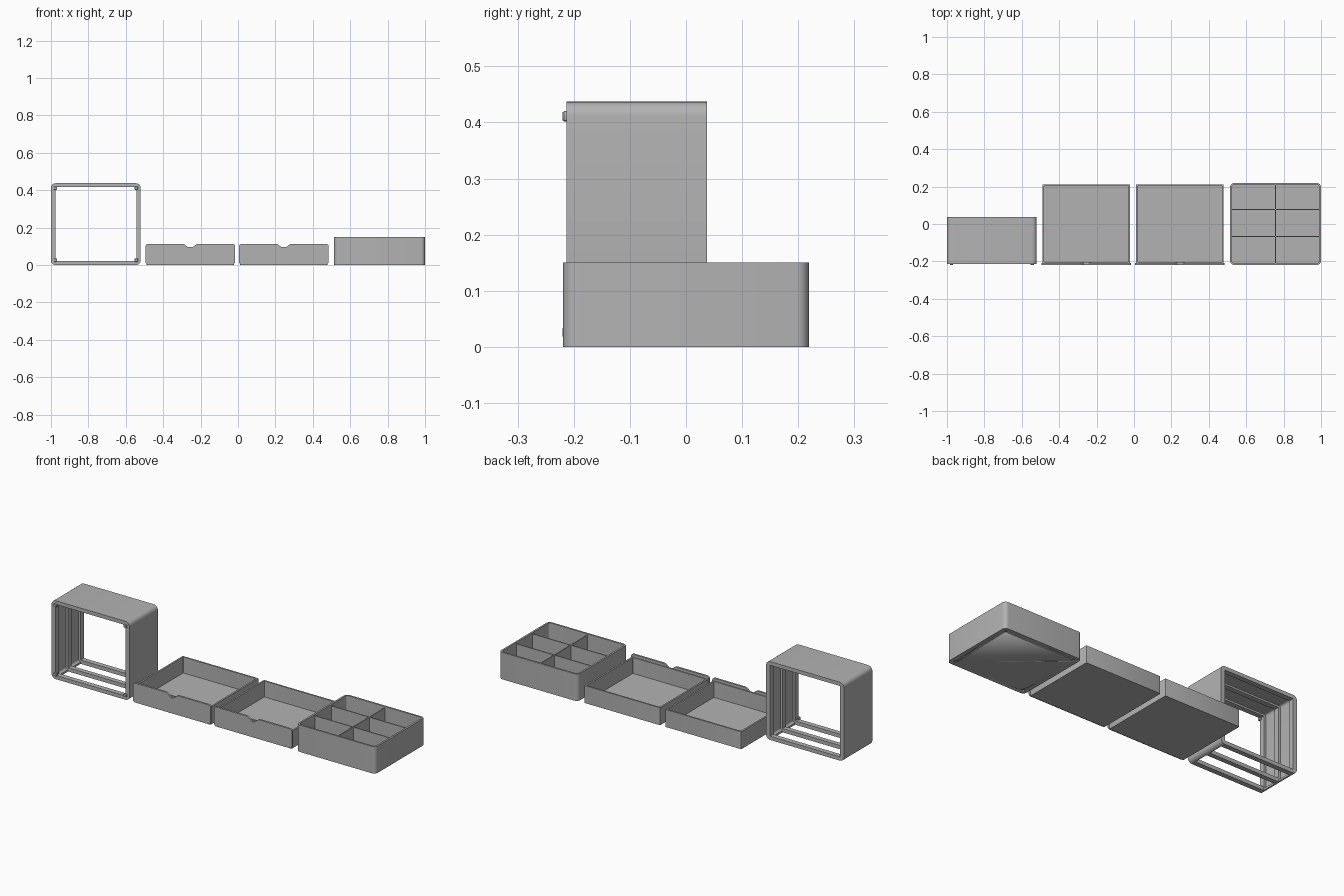
import bpy, bmesh, math

if "Cube" in bpy.data.objects:
    bpy.data.objects.remove(bpy.data.objects["Cube"])

grey = bpy.data.materials.new("warm_grey_plastic")
grey.diffuse_color = (0.45, 0.45, 0.45, 1)
grey.use_nodes = True
grey.node_tree.nodes["Principled BSDF"].inputs["Base Color"].default_value = grey.diffuse_color


def rounded(u0, u1, v0, v1, r, n=6):
    """Counter-clockwise rounded rectangle."""
    pts = []
    for cu, cv, a in ((u1 - r, v1 - r, 0), (u0 + r, v1 - r, 90),
                      (u0 + r, v0 + r, 180), (u1 - r, v0 + r, 270)):
        for i in range(n + 1):
            t = math.radians(a + 90 * i / n)
            pts.append((cu + r * math.cos(t), cv + r * math.sin(t)))
    return pts


def loft(name, stages, axis="z", closed=False, smooth=True):
    """Join outlines placed along an axis; cap the ends or close into a ring."""
    bm = bmesh.new()
    loops = []
    for outline, d in stages:
        loops.append([bm.verts.new((u, v, d) if axis == "z" else (u, d, v))
                      for u, v in outline])
    pairs = list(zip(loops, loops[1:]))
    if closed:
        pairs.append((loops[-1], loops[0]))
    for a, b in pairs:
        for i in range(len(a)):
            j = (i + 1) % len(a)
            bm.faces.new((a[i], a[j], b[j], b[i]))
    if not closed:
        bm.faces.new(loops[0])
        bm.faces.new(loops[-1])
    bmesh.ops.recalc_face_normals(bm, faces=bm.faces)
    me = bpy.data.meshes.new(name)
    bm.to_mesh(me)
    bm.free()
    me.materials.append(grey)
    ob = bpy.data.objects.new(name, me)
    bpy.context.collection.objects.link(ob)
    if smooth:
        bpy.ops.object.select_all(action="DESELECT")
        ob.select_set(True)
        bpy.context.view_layer.objects.active = ob
        bpy.ops.object.shade_smooth_by_angle(angle=math.radians(30))
    return ob


def box(name, x0, x1, y0, y1, z0, z1):
    rect = [(x0, y0), (x1, y0), (x1, y1), (x0, y1)]
    return loft(name, [(rect, z0), (rect, z1)], smooth=False)


def cut(target, cutter):
    cutter.hide_render = True
    cutter.hide_viewport = True
    m = target.modifiers.new("cut", "BOOLEAN")
    m.operation = "DIFFERENCE"
    m.solver = "EXACT"
    m.object = cutter


# Cabinet frame: thin shell with three inner ribs and pockets between them
X0, X1, Y0, Y1, H = -1.0, -0.52, -0.213, 0.037, 0.437
outer = rounded(X0, X1, 0, H, 0.025)
inner = rounded(X0 + 0.024, X1 - 0.024, 0.021, H - 0.021, 0.003)
pocket = rounded(X0 + 0.011, X1 - 0.011, 0.011, H - 0.011, 0.012)
rib = 0.029
mid = (Y0 + Y1) / 2
pockets = [(Y0 + rib, mid - rib / 2), (mid + rib / 2, Y1 - rib)]
stages = [(outer, Y1), (outer, Y0), (inner, Y0)]
for a, b in pockets:
    stages += [(inner, a), (pocket, a), (pocket, b), (inner, b)]
stages.append((inner, Y1))
frame = loft("cabinet_frame", stages, "y", closed=True)

# Open slots through the frame floor
for i, (a, b) in enumerate(pockets):
    cut(frame, box(f"floor_slot_cutter_{i}", X0 + 0.024, X1 - 0.024,
                   a - 0.001, b + 0.001, -0.05, 0.05))

# Small locating pegs at the frame corners
for i, x in enumerate((X0 + 0.024, X1 - 0.024)):
    for j, z in enumerate((0.026, H - 0.026)):
        peg = rounded(x - 0.009, x + 0.009, z - 0.009, z + 0.009, 0.004, 3)
        tip = rounded(x - 0.007, x + 0.007, z - 0.007, z + 0.007, 0.003, 3)
        loft(f"corner_peg_{i}{j}", [(peg, Y0 + 0.01), (peg, -0.217), (tip, -0.22)], "y")


def drawer(name, cx):
    # Open tray
    hw, t = 0.234, 0.009
    out = rounded(cx - hw, cx + hw, -0.212, 0.212, 0.004, 3)
    inn = rounded(cx - hw + t, cx + hw - t, -0.212 + t, 0.212 - t, 0.003, 3)
    loft(name + "_tray", [(out, 0), (out, 0.097), (inn, 0.097), (inn, 0.008)])
    # Front panel with a curved finger notch in its top edge
    z0, z1 = 0.004, 0.112
    pts = rounded(cx - 0.24, cx + 0.24, z0, z1, 0.014)
    notch = []
    for i in range(13):
        s = 1 - i / 6
        notch.append((cx + 0.04 * s, z1 - 0.011 * (1 + math.cos(math.pi * s))))
    pts = pts[:7] + notch + pts[7:]
    loft(name + "_front_panel", [(pts, -0.219), (pts, -0.208)], "y")


drawer("left_drawer", -0.255)
drawer("right_drawer", 0.245)

# Compartment box with rounded corners
bx0, bx1, by0, by1, bh, w = 0.514, 1.0, -0.219, 0.219, 0.15, 0.01
out = rounded(bx0, bx1, by0, by1, 0.022)
inn = rounded(bx0 + w, bx1 - w, by0 + w, by1 - w, 0.012)
organizer = loft("compartment_box", [(out, 0), (out, bh), (inn, bh), (inn, 0.009)])

# Shallow round recesses under the box corners
for i, x in enumerate((bx0 + 0.03, bx1 - 0.03)):
    for j, y in enumerate((by0 + 0.03, by1 - 0.03)):
        c = rounded(x - 0.008, x + 0.008, y - 0.008, y + 0.008, 0.0079, 3)
        cut(organizer, loft(f"foot_recess_cutter_{i}{j}", [(c, -0.01), (c, 0.004)]))

# Dividers: one lengthwise, two crosswise
cx = (bx0 + bx1) / 2
box("long_divider", cx - 0.003, cx + 0.003, by0 + 0.005, by1 - 0.005, 0.005, 0.142)
for i, y in enumerate((-0.067, 0.077)):
    box(f"cross_divider_{i}", bx0 + 0.005, bx1 - 0.005, y - 0.003, y + 0.003, 0.005, 0.1415)
